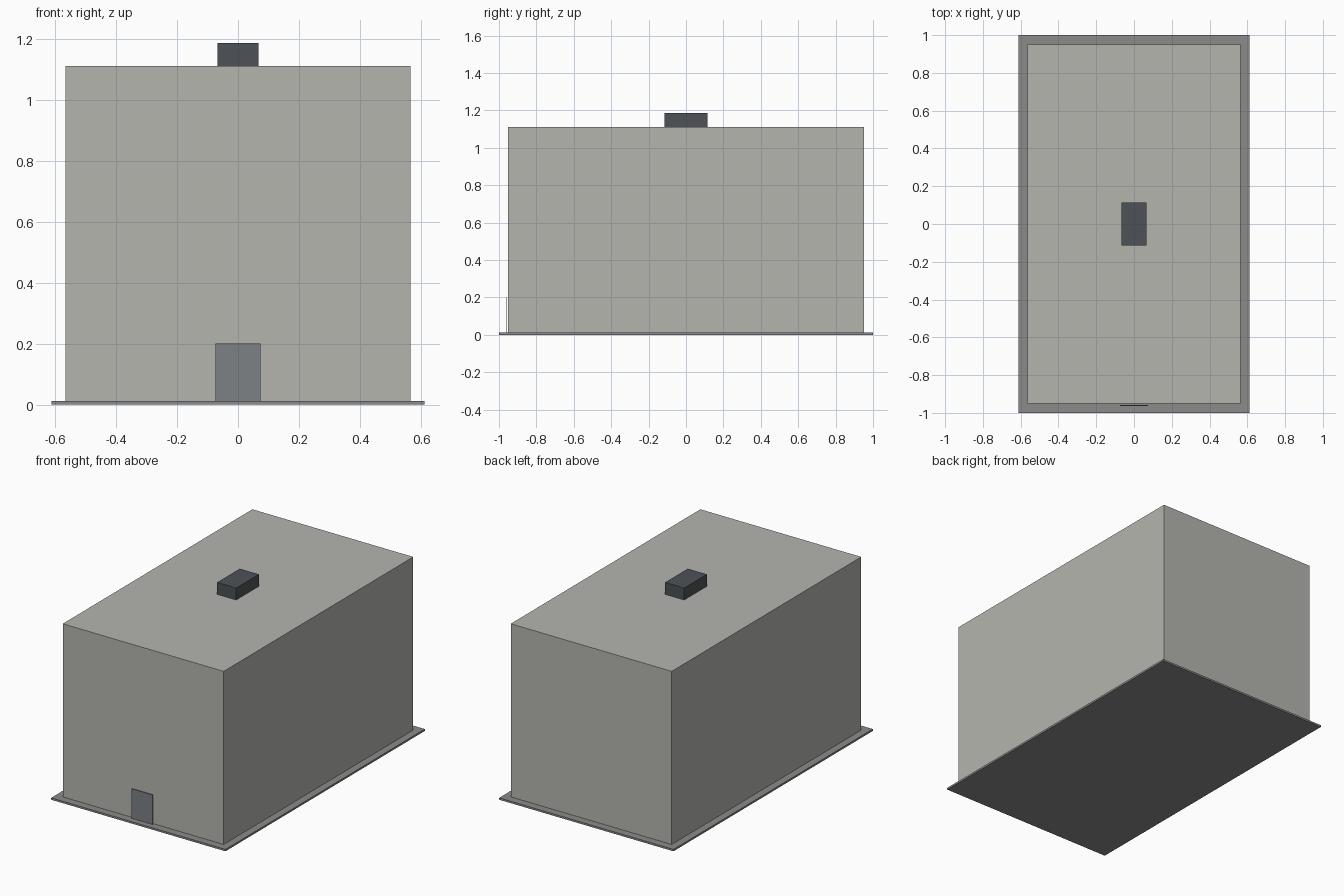
import bpy

if "Cube" in bpy.data.objects:
    bpy.data.objects.remove(bpy.data.objects["Cube"])


def material(name, rgb):
    mat = bpy.data.materials.new(name)
    mat.diffuse_color = (*rgb, 1.0)
    mat.use_nodes = True
    mat.node_tree.nodes["Principled BSDF"].inputs["Base Color"].default_value = mat.diffuse_color
    return mat


def box(name, x, y, z, mat):
    """Box spanning the (min, max) ranges x, y and z."""
    spans = (x, y, z)
    bpy.ops.mesh.primitive_cube_add(size=1, location=[(a + b) / 2 for a, b in spans])
    obj = bpy.context.object
    obj.name = name
    obj.scale = [b - a for a, b in spans]
    bpy.ops.object.transform_apply(location=False, rotation=False, scale=True)
    obj.data.materials.append(mat)
    return obj


wall = material("wall_grey", (0.46, 0.46, 0.43))
concrete = material("slab_grey", (0.26, 0.26, 0.255))
steel = material("door_grey", (0.20, 0.22, 0.235))
dark = material("vent_grey", (0.075, 0.085, 0.095))

SLAB_TOP = 0.012
ROOF = 1.111

# Ground slab with a narrow apron around the building
box("base_slab", (-0.612, 0.612), (-1.0, 1.0), (0.0, SLAB_TOP), concrete)

# Main hall
box("building_body", (-0.565, 0.565), (-0.951, 0.951), (SLAB_TOP, ROOF), wall)

# Front door, a thin panel just proud of the wall
box("front_door", (-0.074, 0.074), (-0.963, -0.959), (SLAB_TOP, 0.2), steel)

# Rooftop unit
box("roof_unit", (-0.067, 0.067), (-0.114, 0.114), (ROOF, 1.187), dark)
